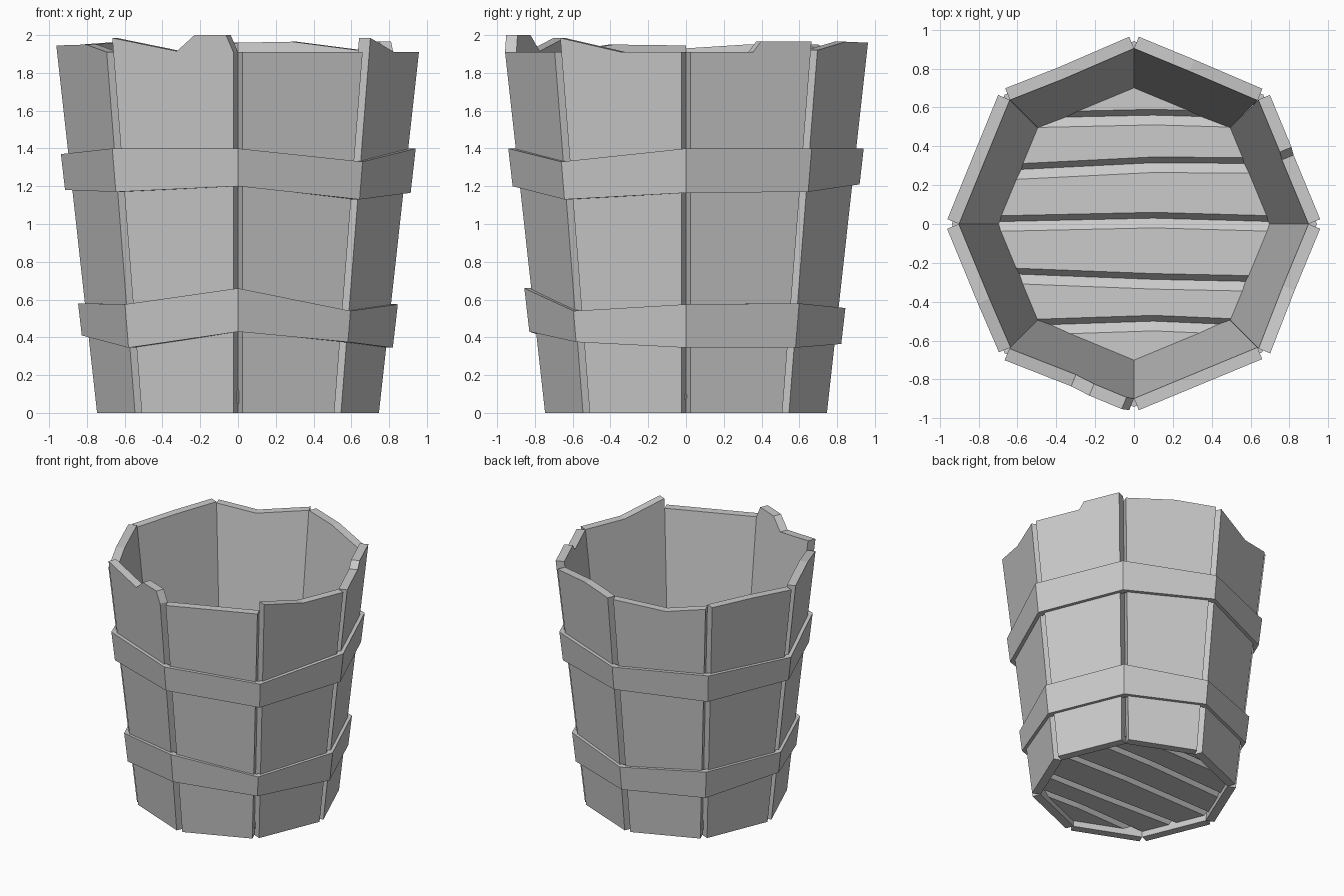
import bpy, bmesh, math
from mathutils import Vector

cube = bpy.data.objects.get("Cube")
if cube:
    bpy.data.objects.remove(cube, do_unlink=True)

wood = bpy.data.materials.new("grey_wood")
wood.use_nodes = True
GREY = (0.6, 0.6, 0.6, 1)
wood.diffuse_color = GREY
wood.node_tree.nodes["Principled BSDF"].inputs["Base Color"].default_value = GREY

SIDES = 8
STEP = math.tau / SIDES
THICK = 0.065


def ray(angle):
    return Vector((math.cos(angle), math.sin(angle), 0))


def finish(bm, name):
    bmesh.ops.recalc_face_normals(bm, faces=bm.faces)
    mesh = bpy.data.meshes.new(name)
    bm.to_mesh(mesh)
    bm.free()
    mesh.materials.append(wood)
    bpy.context.collection.objects.link(bpy.data.objects.new(name, mesh))


def loft(bm, loops, closed=False):
    """Skin a row of equal cross-sections, capping the ends unless closed."""
    rows = [[bm.verts.new(p) for p in loop] for loop in loops]
    n = len(rows[0])
    pairs = list(zip(rows, rows[1:]))
    if closed:
        pairs.append((rows[-1], rows[0]))
    else:
        bm.faces.new(rows[0])
        bm.faces.new(rows[-1])
    for a, b in pairs:
        for i in range(n):
            j = (i + 1) % n
            bm.faces.new((a[i], a[j], b[j], b[i]))


# Staves: flat planks touching at their inner edges, with broken top edges
def stave(index, top):
    a, b = ray(index * STEP), ray((index + 1) * STEP)
    out = ray((index + 0.5) * STEP) * THICK

    def point(u, z):
        return a.lerp(b, u) * (0.686 + 0.111 * z) + Vector((0, 0, z))

    loops = []
    for u, z in top:
        low, high = point(u, 0), point(u, z)
        loops.append((low, high, high + out, low + out))
    bm = bmesh.new()
    loft(bm, loops)
    finish(bm, f"stave_{index + 1}")


# Each top edge runs anticlockwise from +x as (fraction along, height)
TOPS = [
    [(0, 1.91), (0.52, 1.91), (0.58, 1.965), (1, 1.965)],
    [(0, 1.92), (0.55, 1.965), (1, 1.96)],
    [(0, 1.96), (0.57, 1.9), (1, 1.95)],
    [(0, 1.96), (0.5, 1.95), (1, 1.93)],
    [(0, 1.945), (0.6, 1.95), (1, 1.91)],
    [(0, 1.985), (0.53, 1.915), (0.68, 2.0), (0.94, 2.0), (1, 1.91)],
    [(0, 1.91), (1, 1.91)],
    [(0, 1.985), (0.5, 1.91), (1, 1.91)],
]
for i, top in enumerate(TOPS):
    stave(i, top)


# Hoops: uneven eight-sided bands following the taper
def hoop(name, heights):
    loops = []
    for i, (low, high) in enumerate(heights):
        d = ray(i * STEP)
        loops.append([d * (0.78 + 0.115 * z - inset) + Vector((0, 0, z))
                      for z, inset in ((low, 0.05), (low, 0), (high, 0), (high, 0.05))])
    bm = bmesh.new()
    loft(bm, loops, closed=True)
    finish(bm, name)


hoop("upper_hoop", [(1.165, 1.4), (1.17, 1.4), (1.21, 1.4), (1.18, 1.4),
                    (1.18, 1.37), (1.17, 1.4), (1.2, 1.4), (1.13, 1.33)])
hoop("lower_hoop", [(0.345, 0.575), (0.345, 0.58), (0.365, 0.555), (0.36, 0.58),
                    (0.41, 0.58), (0.345, 0.575), (0.43, 0.66), (0.375, 0.54)])


# Floor: boards with chamfered edges and slightly bent seams, cut to the octagon
SEAMS = [(-0.75, -0.75, -0.75), (-0.53, -0.5, -0.53), (-0.25, -0.285, -0.3),
         (0.01, 0.03, 0.01), (0.27, 0.315, 0.31), (0.54, 0.56, 0.54), (0.75, 0.75, 0.75)]
for k, (near, far) in enumerate(zip(SEAMS, SEAMS[1:])):
    loops = []
    for x, y0, y1 in zip((-0.8, 0.1, 0.8), near, far):
        loops.append([Vector((x, y, z)) for y, z in (
            (y0, 0.09), (y0 + 0.03, 0.13), (y1 - 0.05, 0.13),
            (y1, 0.09), (y1 - 0.03, 0.05), (y0 + 0.03, 0.05))])
    bm = bmesh.new()
    loft(bm, loops)
    for i in range(SIDES):
        n = ray((i + 0.5) * STEP)
        cut = bmesh.ops.bisect_plane(
            bm, geom=bm.verts[:] + bm.edges[:] + bm.faces[:],
            plane_co=n * 0.71 * math.cos(STEP / 2), plane_no=n, clear_outer=True)
        rim = [e for e in cut["geom_cut"] if isinstance(e, bmesh.types.BMEdge)]
        if rim:
            bmesh.ops.holes_fill(bm, edges=rim, sides=0)
    finish(bm, f"floor_board_{k + 1}")
